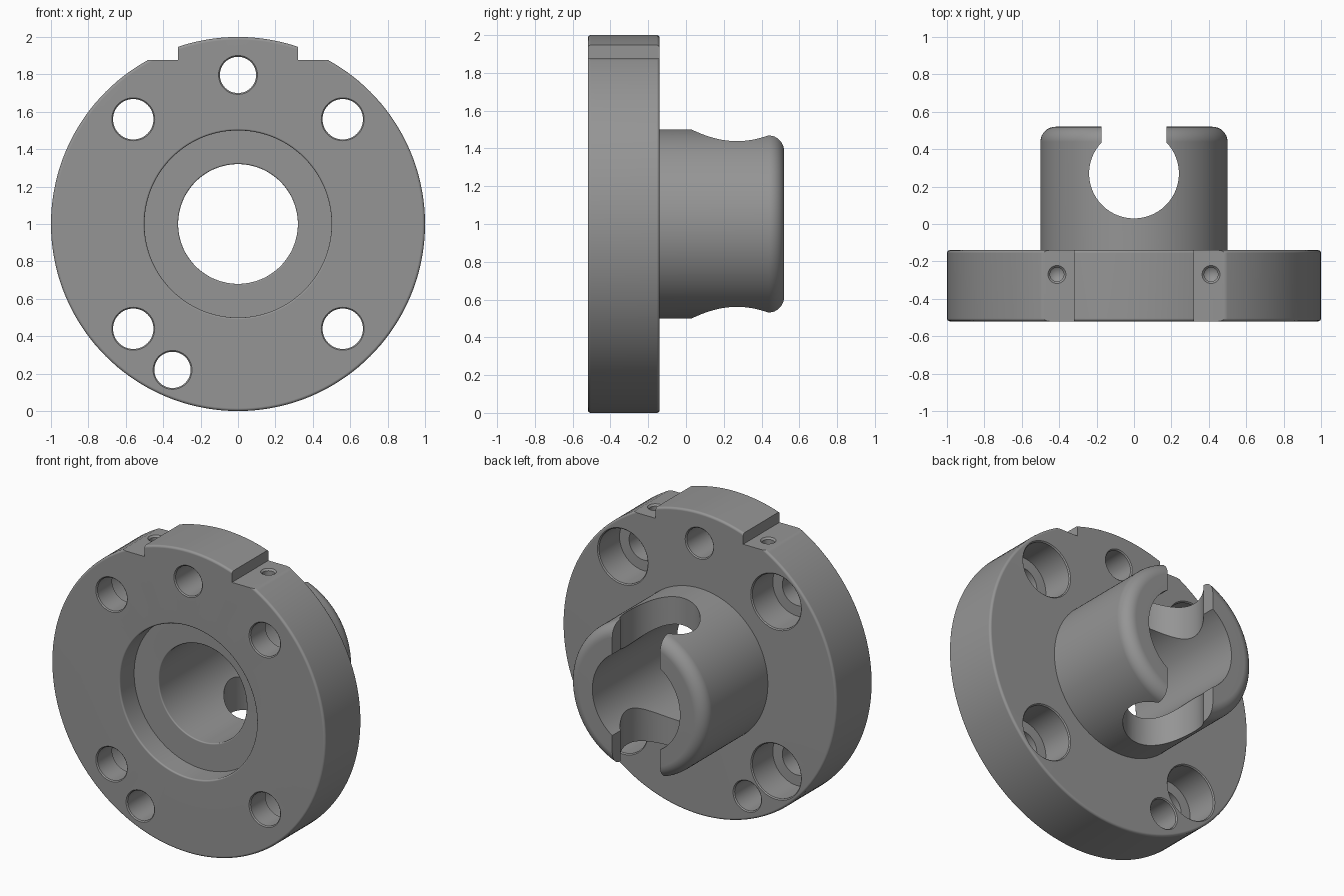
import bpy, bmesh
from math import sin, cos, pi, radians
from mathutils import Matrix

if "Cube" in bpy.data.objects:
    bpy.data.objects.remove(bpy.data.objects["Cube"])

Y_AXIS = Matrix.Rotation(radians(-90), 4, 'X')   # local z -> world +y
FRONT, BACK, END = -0.52, -0.14, 0.52


def make_object(name, bm):
    bmesh.ops.remove_doubles(bm, verts=bm.verts, dist=1e-5)
    bmesh.ops.recalc_face_normals(bm, faces=bm.faces)
    mesh = bpy.data.meshes.new(name)
    bm.to_mesh(mesh)
    bm.free()
    ob = bpy.data.objects.new(name, mesh)
    bpy.context.collection.objects.link(ob)
    return ob


def lathe(name, profile, place, segments):
    """Revolve a closed (radius, height) outline around local z."""
    bm = bmesh.new()
    rings = []
    for i in range(segments):
        a = 2 * pi * i / segments
        rings.append([bm.verts.new((r * cos(a), r * sin(a), h)) for r, h in profile])
    n = len(profile)
    for i in range(segments):
        a, b = rings[i], rings[(i + 1) % segments]
        for j in range(n):
            k = (j + 1) % n
            if profile[j][0] == 0 and profile[k][0] == 0:
                continue
            if profile[j][0] == 0:
                bm.faces.new((a[j], b[k], a[k]))
            elif profile[k][0] == 0:
                bm.faces.new((a[j], b[j], a[k]))
            else:
                bm.faces.new((a[j], b[j], b[k], a[k]))
    bm.transform(place)
    return make_object(name, bm)


def box(name, lo, hi):
    bm = bmesh.new()
    bmesh.ops.create_cube(bm, size=1)
    for v in bm.verts:
        v.co = [(l + h) / 2 + c * (h - l) for l, h, c in zip(lo, hi, v.co)]
    return make_object(name, bm)


def arc(r, h, radius, start, end, steps):
    """Fillet points around centre (r, h), angles in degrees."""
    angles = [radians(start + (end - start) * i / steps) for i in range(steps + 1)]
    return [(r + radius * cos(a), h + radius * sin(a)) for a in angles]


def cut(target, cutter):
    cutter.hide_render = True
    mod = target.modifiers.new("cut", 'BOOLEAN')
    mod.operation, mod.solver, mod.object = 'DIFFERENCE', 'EXACT', cutter
    bpy.context.view_layer.objects.active = target
    bpy.ops.object.modifier_apply(modifier=mod.name)
    bpy.data.objects.remove(cutter)


def hole(x, z, r, counterbore=None):
    """Chamfered through hole along y, optionally counterbored from the back."""
    c = 0.007
    pts = [(0, FRONT - 0.05), (r + c + 0.05, FRONT - 0.05), (r, FRONT + c)]
    rb = r
    if counterbore:
        rb, depth = counterbore
        pts += [(r, BACK - depth), (rb, BACK - depth)]
    pts += [(rb, BACK - c), (rb + c + 0.05, BACK + 0.05), (0, BACK + 0.05)]
    return lathe("hole_cutter", pts, Matrix.Translation((x, 0, z)) @ Y_AXIS, 48)


# Flange, boss, bore and front recess in one turned outline
f, e = 0.08, 0.015
outline = arc(1 - e, FRONT + e, e, -90, 0, 4) + arc(1 - e, BACK - e, e, 0, 90, 4)
outline += [(0.5, BACK)] + arc(0.5 - f, END - f, f, 0, 90, 8)
outline += [(0.32, END)] + arc(0.328, -0.362, 0.008, 180, 270, 4)
outline += [(0.5, -0.37)] + arc(0.51, FRONT + 0.01, 0.01, 180, 270, 4)
flange = lathe("flanged_bushing", outline, Matrix.Translation((0, 0, 1)) @ Y_AXIS, 144)

# Keyhole opening crossing the boss
cut(flange, lathe("cross_hole_cutter", [(0, 0.3), (0.24, 0.3), (0.24, 1.7), (0, 1.7)],
                  Matrix.Translation((0, 0.27, 0)), 96))
cut(flange, box("slot_cutter", (-0.175, 0.27, 0.3), (0.175, 0.7, 1.7)))

# Flats beside the top tab, each with a small blind screw hole
for s in (-1, 1):
    xs = sorted((s * 0.32, s * 0.75))
    cut(flange, box("flat_cutter", (xs[0], -0.7, 1.876), (xs[1], 0, 2.2)))
    blind = [(0, 1.75), (0.037, 1.775), (0.037, 1.865), (0.072, 1.9), (0, 1.9)]
    cut(flange, lathe("screw_hole_cutter", blind, Matrix.Translation((s * 0.412, -0.27, 0)), 32))

# Counterbored bolt holes and two dowel holes
for sx in (-1, 1):
    for sz in (-1, 1):
        cut(flange, hole(sx * 0.56, 1 + sz * 0.56, 0.108, (0.178, 0.22)))
for x, z in ((0, 1.797), (-0.35, 0.22)):
    cut(flange, hole(x, z, 0.097))

# Dark grey finish
grey = bpy.data.materials.new("dark_grey")
grey.diffuse_color = (0.3, 0.3, 0.3, 1)
grey.use_nodes = True
grey.node_tree.nodes["Principled BSDF"].inputs["Base Color"].default_value = grey.diffuse_color
flange.data.materials.clear()
flange.data.materials.append(grey)

# Smooth shading with crisp edges; weighted normals keep the big faces flat
bpy.ops.object.select_all(action='DESELECT')
flange.select_set(True)
bpy.context.view_layer.objects.active = flange
bpy.ops.object.shade_smooth_by_angle(angle=radians(30))
weighted = flange.modifiers.new("flat_faces", 'WEIGHTED_NORMAL')
weighted.keep_sharp = True
